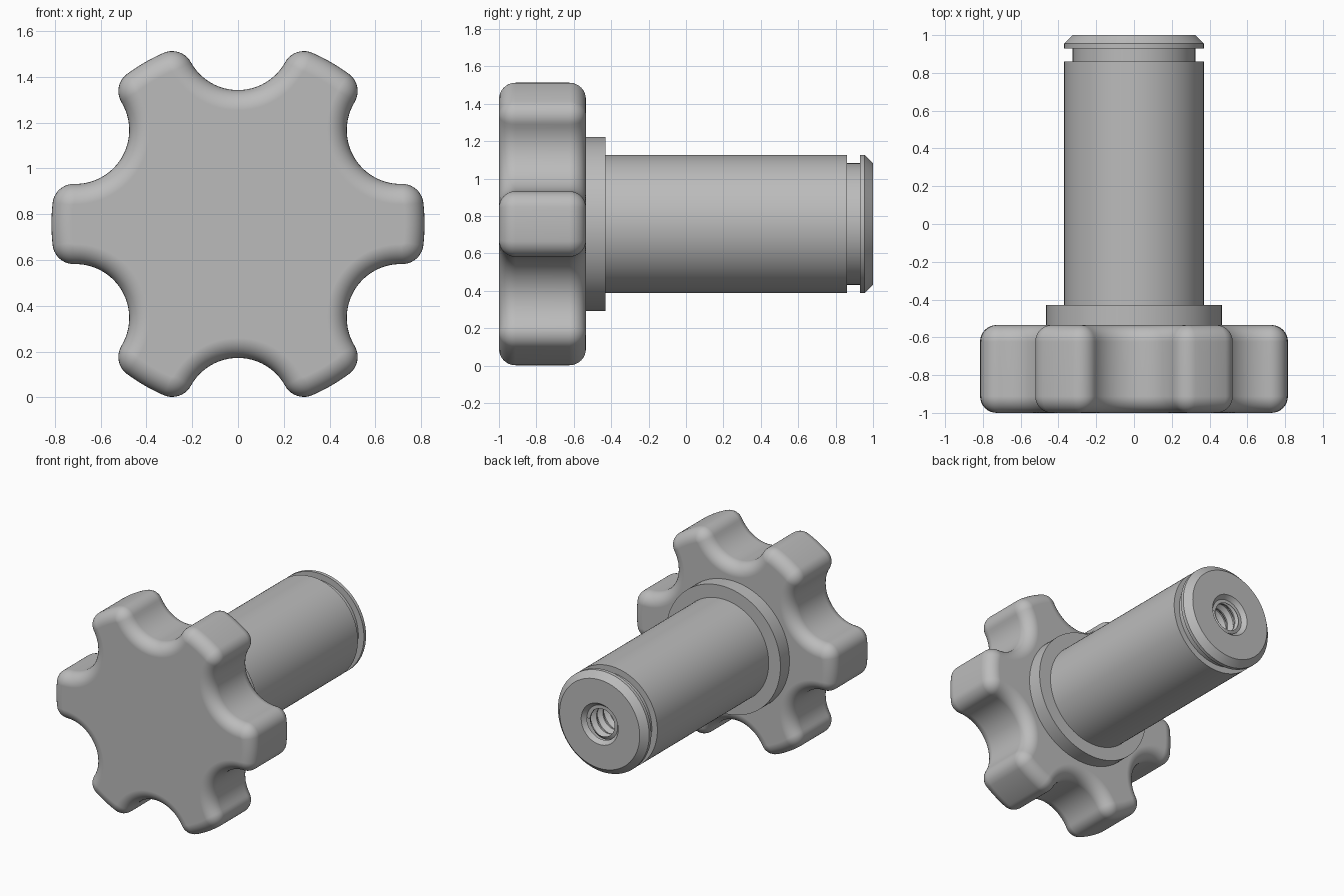
import bpy, bmesh
from math import sin, cos, pi, acos, atan2, radians, hypot

if "Cube" in bpy.data.objects:
    bpy.data.objects.remove(bpy.data.objects["Cube"])

AXIS_Z = 0.757
SEGMENTS = 96

grey = bpy.data.materials.new("plain_grey")
grey.use_nodes = True
grey.diffuse_color = (0.5, 0.5, 0.5, 1)
grey.node_tree.nodes["Principled BSDF"].inputs["Base Color"].default_value = (0.5, 0.5, 0.5, 1)


def skin(name, rings, cap_first=False, cap_last=False, closed=True):
    """Join rings of points lying around the y axis into one smooth part."""
    bm = bmesh.new()
    rows = [[bm.verts.new((x, y, z + AXIS_Z)) for x, y, z in ring] for ring in rings]
    n = len(rows[0])
    for a, b in zip(rows, rows[1:]):
        for j in range(n if closed else n - 1):
            k = (j + 1) % n
            bm.faces.new((a[j], b[j], b[k], a[k]))
    if cap_first:
        bm.faces.new(rows[0])
    if cap_last:
        bm.faces.new(rows[-1][::-1])
    bmesh.ops.remove_doubles(bm, verts=bm.verts, dist=0.00001)
    mesh = bpy.data.meshes.new(name)
    bm.to_mesh(mesh)
    bm.free()
    mesh.materials.append(grey)
    part = bpy.data.objects.new(name, mesh)
    bpy.context.collection.objects.link(part)
    bpy.ops.object.select_all(action="DESELECT")
    part.select_set(True)
    bpy.context.view_layer.objects.active = part
    bpy.ops.object.shade_smooth_by_angle(angle=radians(30))
    return part


def lathe(name, profile):
    """Turn (radius, y) points around the y axis."""
    turns = [2 * pi * j / SEGMENTS for j in range(SEGMENTS)]
    return skin(name, [[(r * cos(a), y, r * sin(a)) for a in turns] for r, y in profile])


def arc(cx, cz, r, start, end, steps):
    angles = [start + (end - start) * i / steps for i in range(steps + 1)]
    return [(cx + r * cos(a), cz + r * sin(a)) for a in angles]


def lobed_ring(inset, y):
    """Six-lobed outline with rounded lobe corners, moved inward by inset."""
    outer, scallop, corner, reach = 0.815, 0.235, 0.093, 0.82
    # Centre of the corner arc touching both the rim and the scallop
    a, b = outer - corner, scallop + corner
    tilt = pi / 6 - acos((a * a + reach * reach - b * b) / (2 * a * reach))
    fx, fz = a * cos(tilt), a * sin(tilt)
    sx, sz = reach * cos(pi / 6), reach * sin(pi / 6)
    meet = atan2(sz - fz, sx - fx)
    # Half a lobe, from its middle to the bottom of the scallop
    half = arc(0, 0, outer - inset, 0, tilt, 4)[:-1]
    half += arc(fx, fz, corner - inset, tilt, meet, 10)[:-1]
    half += arc(sx, sz, scallop + inset, meet + pi, 7 * pi / 6, 12)
    polar = [(hypot(x, z), atan2(z, x)) for x, z in half]
    lobe = polar + [(r, pi / 3 - t) for r, t in polar[-2:0:-1]]
    return [(r * cos(t + k * pi / 3), y, r * sin(t + k * pi / 3))
            for k in range(6) for r, t in lobe]


# Knob head with rounded front and back edges
ROUND, FRONT, BACK = 0.088, -1.0, -0.535
quarter = [i * pi / 2 / 8 for i in range(9)]
rings = [lobed_ring(ROUND * (1 - sin(t)), FRONT + ROUND * (1 - cos(t))) for t in quarter]
rings += [lobed_ring(ROUND * (1 - cos(t)), BACK - ROUND * (1 - sin(t))) for t in quarter]
head = skin("knob_head", rings, cap_first=True, cap_last=True)
head.modifiers.new("flat_caps", "WEIGHTED_NORMAL").keep_sharp = True

# Collar behind the head
lathe("collar", [(0.465, -0.55), (0.465, -0.43), (0.36, -0.43)])

# Shaft with retaining groove, chamfered tip and countersunk mouth
lathe("shaft", [(0.37, -0.435), (0.37, 0.86), (0.325, 0.86), (0.325, 0.93), (0.37, 0.93),
                (0.37, 0.955), (0.325, 1.0), (0.15, 1.0), (0.125, 0.97)])

# Threaded bore, a helical groove clamped between mouth and floor
MOUTH, FLOOR, PITCH = 0.97, 0.35, 0.075
thread_form = [(0.0, 0.1), (0.15, 0.1), (0.5, 0.127), (0.65, 0.127)]
thread = []
for turn in range(-1, int((MOUTH - FLOOR) / PITCH) + 2):
    for shift, r in thread_form:
        ring = []
        for j in range(SEGMENTS // 2 + 1):
            a = 4 * pi * j / SEGMENTS
            depth = (turn + shift + a / (2 * pi)) * PITCH
            ring.append((r * cos(a), max(FLOOR, min(MOUTH, MOUTH - depth)), r * sin(a)))
        thread.append(ring)
skin("bore_thread", thread, closed=False)
lathe("bore_floor", [(0.13, FLOOR), (0.0, FLOOR)])
